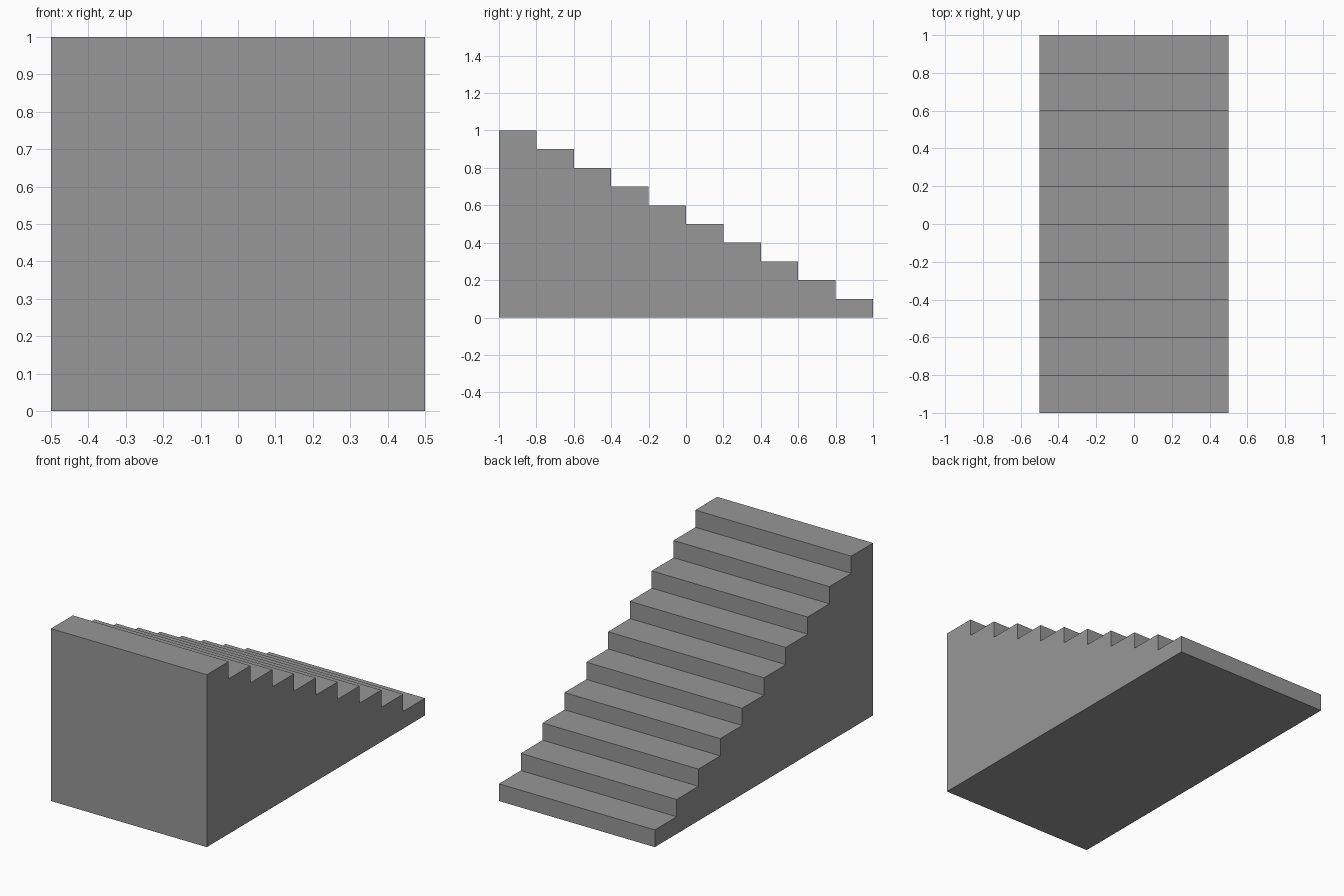
import bpy
import bmesh

STEPS = 10
WIDTH, LENGTH, HEIGHT = 1.0, 2.0, 1.0

if "Cube" in bpy.data.objects:
    bpy.data.objects.remove(bpy.data.objects["Cube"], do_unlink=True)

# Plain grey for the whole staircase
grey = bpy.data.materials.new("stair_grey")
grey.use_nodes = True
colour = (0.31, 0.31, 0.31, 1.0)
grey.diffuse_color = colour
grey.node_tree.nodes["Principled BSDF"].inputs["Base Color"].default_value = colour

# Stepped side profile: full height at the front, descending to the back
run, rise = LENGTH / STEPS, HEIGHT / STEPS
profile = [(-LENGTH / 2, 0.0)]
for i in range(STEPS):
    z = HEIGHT - i * rise
    profile += [(-LENGTH / 2 + i * run, z), (-LENGTH / 2 + (i + 1) * run, z)]
profile.append((LENGTH / 2, 0.0))

# Extrude the profile across the width into one solid block
bm = bmesh.new()
side = bm.faces.new([bm.verts.new((-WIDTH / 2, y, z)) for y, z in profile])
extruded = bmesh.ops.extrude_face_region(bm, geom=[side], use_keep_orig=True)
moved = [v for v in extruded["geom"] if isinstance(v, bmesh.types.BMVert)]
bmesh.ops.translate(bm, verts=moved, vec=(WIDTH, 0, 0))
bmesh.ops.recalc_face_normals(bm, faces=bm.faces)

mesh = bpy.data.meshes.new("staircase")
bm.to_mesh(mesh)
bm.free()
mesh.materials.append(grey)
staircase = bpy.data.objects.new("staircase", mesh)
bpy.context.collection.objects.link(staircase)
